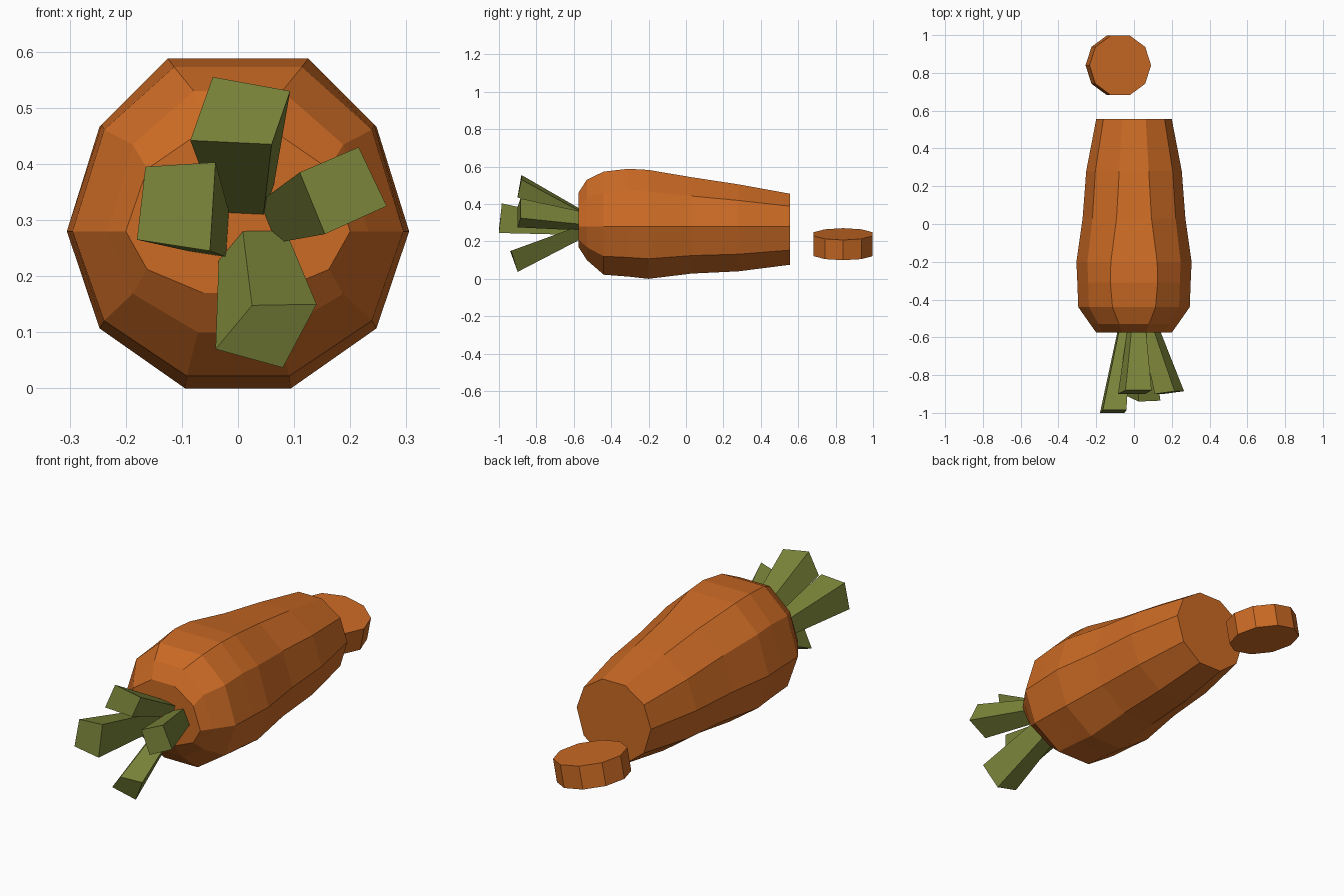
import bpy, bmesh, math
from mathutils import Vector, Matrix

if "Cube" in bpy.data.objects:
    bpy.data.objects.remove(bpy.data.objects["Cube"])


def material(name, rgb):
    m = bpy.data.materials.new(name)
    m.diffuse_color = (*rgb, 1)
    m.use_nodes = True
    m.node_tree.nodes["Principled BSDF"].inputs["Base Color"].default_value = m.diffuse_color
    return m


ORANGE = material("carrot_orange", (0.60, 0.145, 0.018))
GREEN = material("leaf_green", (0.20, 0.235, 0.042))
SIDES = 10


def loft(name, rings, mat):
    """Flat-shaded closed solid through a list of equal-length point rings."""
    bm = bmesh.new()
    loops = [[bm.verts.new(p) for p in ring] for ring in rings]
    n = len(loops[0])
    for a, b in zip(loops, loops[1:]):
        for i in range(n):
            j = (i + 1) % n
            bm.faces.new((a[i], a[j], b[j], b[i]))
    bm.faces.new(loops[0])
    bm.faces.new(loops[-1])
    bmesh.ops.recalc_face_normals(bm, faces=bm.faces)
    mesh = bpy.data.meshes.new(name)
    bm.to_mesh(mesh)
    bm.free()
    mesh.materials.append(mat)
    obj = bpy.data.objects.new(name, mesh)
    bpy.context.collection.objects.link(obj)
    return obj


# Carrot root: ten-sided rings (y, half width, bottom z, top z, top edge widening)
MID = 0.28
profile = [
    (-0.575, 0.20, 0.17, 0.46, 1.0),
    (-0.53, 0.232, 0.10, 0.53, 1.1),
    (-0.44, 0.295, 0.022, 0.573, 1.25),
    (-0.31, 0.30, 0.012, 0.588, 1.35),
    (-0.20, 0.305, 0.0, 0.582, 1.3),
    (0.03, 0.272, 0.028, 0.543, 1.1),
    (0.28, 0.253, 0.04, 0.505, 1.0),
    (0.555, 0.20, 0.075, 0.455, 1.0),
]
rings = []
for y, w, bottom, top, widen in profile:
    ring = []
    for i in range(SIDES):
        a = 2 * math.pi * i / SIDES
        s = math.sin(a) / math.sin(math.radians(72))
        x = w * math.cos(a) * (widen if s > 0.9 else 1)
        ring.append((x, y, MID + s * ((top - MID) if s > 0 else (MID - bottom))))
    rings.append(ring)
loft("carrot_root", rings, ORANGE)

# Cut slice lying past the cut end, tipped towards +x
disc = [[(0.166 * math.cos(2 * math.pi * i / SIDES),
          0.166 * math.sin(2 * math.pi * i / SIDES), z) for i in range(SIDES)]
        for z in (-0.055, 0.055)]
carrot_slice = loft("carrot_slice", disc, ORANGE)
carrot_slice.data.transform(Matrix.Translation((-0.083, 0.84, 0.185))
                            @ Matrix.Rotation(math.radians(11), 4, 'Y'))

# Leaf stalks: outer end corners (x, y, z), root centre (x, z), root scale
stalks = {
    "leaf_top": ([(-0.045, -0.88, 0.555), (0.093, -0.88, 0.53),
                  (0.06, -0.90, 0.435), (-0.085, -0.90, 0.442)], (0.015, 0.335), 0.55),
    "leaf_left": ([(-0.165, -0.985, 0.395), (-0.04, -0.985, 0.403),
                   (-0.05, -1.0, 0.245), (-0.18, -1.0, 0.265)], (-0.05, 0.275), 0.5),
    "leaf_right": ([(0.11, -0.90, 0.385), (0.215, -0.885, 0.43),
                    (0.265, -0.885, 0.325), (0.155, -0.90, 0.275)], (0.085, 0.31), 0.65),
    "leaf_bottom": ([(0.025, -0.94, 0.148), (0.14, -0.935, 0.15),
                     (0.08, -0.90, 0.037), (-0.04, -0.91, 0.07)], (0.025, 0.255), 0.65),
}
for name, (end, (bx, bz), scale) in stalks.items():
    centre = sum((Vector(p) for p in end), Vector()) / 4
    root = []
    for p in end:
        d = (Vector(p) - centre) * scale
        root.append((bx + d.x, -0.56, bz + d.z))
    loft(name, [end, root], GREEN)
